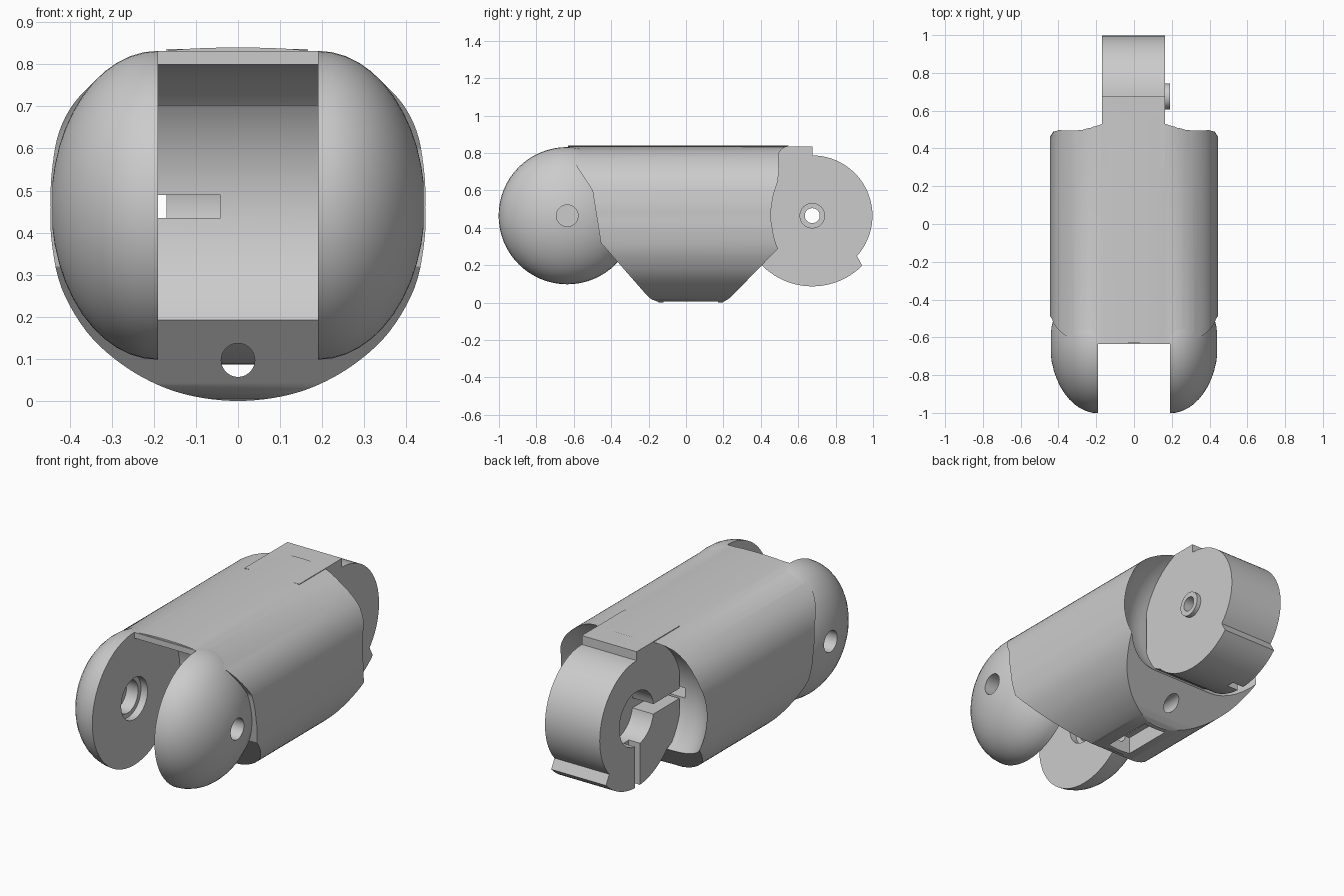
import bpy, bmesh
from math import sin, cos, pi, radians, sqrt
from mathutils import Vector

if "Cube" in bpy.data.objects:
    bpy.data.objects.remove(bpy.data.objects["Cube"])

HZ = 0.465                 # hinge height
FY, BY = -0.635, 0.675     # front and back hinge positions


def make(name, bm):
    bmesh.ops.recalc_face_normals(bm, faces=bm.faces)
    me = bpy.data.meshes.new(name)
    bm.to_mesh(me)
    bm.free()
    ob = bpy.data.objects.new(name, me)
    bpy.context.collection.objects.link(ob)
    return ob


def prism(name, pts, lo, hi, axis='X'):
    """Extrude a profile: (y, z) along X, or (x, z) along Y."""
    bm = bmesh.new()
    pos = (lambda p, t: (t, p[0], p[1])) if axis == 'X' else (lambda p, t: (p[0], t, p[1]))
    a = [bm.verts.new(pos(p, lo)) for p in pts]
    b = [bm.verts.new(pos(p, hi)) for p in pts]
    bm.faces.new(a)
    bm.faces.new(b[::-1])
    n = len(pts)
    for i in range(n):
        j = (i + 1) % n
        bm.faces.new((a[i], a[j], b[j], b[i]))
    return make(name, bm)


def arc(cy, r, a0, a1, n=16, cz=HZ):
    return [(cy + r * cos(radians(a0 + (a1 - a0) * i / n)),
             cz + r * sin(radians(a0 + (a1 - a0) * i / n))) for i in range(n + 1)]


def disc(name, cy, r, lo, hi, n=40):
    return prism(name, arc(cy, r, 0, 360, n)[:-1], lo, hi)


def box(name, x0, x1, y0, y1, z0, z1):
    return prism(name, [(y0, z0), (y1, z0), (y1, z1), (y0, z1)], x0, x1)


def knuckle(name, cy, r, depth, flat=0.19, seg=64, n=12):
    """Rounded drum revolved about the hinge axis."""
    half = [(flat + depth * sin(i * pi / 2 / n), r * cos(i * pi / 2 / n)) for i in range(n)]
    prof = [(-x, q) for x, q in half[::-1]] + half
    bm = bmesh.new()
    rings = [[bm.verts.new((x, cy + q * cos(2 * pi * k / seg), HZ + q * sin(2 * pi * k / seg)))
              for k in range(seg)] for x, q in prof]
    for a, b in zip(rings, rings[1:]):
        for k in range(seg):
            m = (k + 1) % seg
            bm.faces.new((a[k], a[m], b[m], b[k]))
    for ring, x in ((rings[0], -flat - depth), (rings[-1], flat + depth)):
        tip = bm.verts.new((x, cy, HZ))
        for k in range(seg):
            bm.faces.new((ring[k], ring[(k + 1) % seg], tip))
    return make(name, bm)


def smooth_loop(pts, n=5):
    """Closed Catmull-Rom curve through the points."""
    v = [Vector(p) for p in pts]
    out = []
    for i in range(len(v)):
        a, b, c, d = (v[(i + k) % len(v)] for k in (-1, 0, 1, 2))
        for s in range(n):
            t = s / n
            q = 0.5 * (2 * b + (c - a) * t + (2 * a - 5 * b + 4 * c - d) * t * t
                       + (3 * b - a - 3 * c + d) * t ** 3)
            out.append((q.x, q.y))
    return out


def combine(ob, tool, op):
    m = ob.modifiers.new(op, 'BOOLEAN')
    m.operation, m.solver, m.object = op, 'EXACT', tool
    me = bpy.data.meshes.new_from_object(ob.evaluated_get(bpy.context.evaluated_depsgraph_get()))
    ob.modifiers.clear()
    ob.data = me
    bpy.data.objects.remove(tool)


# Body: rounded cross-section trimmed by the side profile
half = [(0.19, 0.829), (0.30, 0.787), (0.38, 0.72), (0.425, 0.64), (0.443, 0.54), (0.445, 0.46),
        (0.443, 0.38), (0.42, 0.27), (0.36, 0.165), (0.28, 0.09), (0.19, 0.038), (0.10, 0.01)]
section = [(0, 0.84)] + half + [(0, 0.0)] + [(-x, z) for x, z in half[::-1]]
body = prism('finger_segment', smooth_loop(section), -0.8, 0.8, 'Y')
side = [(-0.63, 0.9), (-0.63, 0.8), (-0.5, 0.6), (-0.455, 0.32), (-0.21, 0.04), (-0.185, 0.018),
        (-0.15, 0.005), (-0.13, -0.02), (0.18, -0.02), (0.20, 0.005), (0.225, 0.018),
        (0.25, 0.04), (0.60, 0.40), (0.60, 0.9)]
combine(body, prism('trim', side, -0.6, 0.6), 'INTERSECT')

# Front fork: rounded knuckle with a stepped gap
combine(body, knuckle('front_knuckle', FY, 0.367, 0.254), 'UNION')
gap = (arc(FY, 0.335, 90, 45, 10) + arc(FY, 0.40, 45, -90, 28)
       + [(-1.1, 0.065), (-1.1, 0.9), (FY, 0.9)])
combine(body, prism('gap', gap, -0.19, 0.19), 'DIFFERENCE')

# Back socket that clears the next segment's knuckle
combine(body, knuckle('socket', BY, 0.395, 0.31), 'DIFFERENCE')

# Back hinge disc with stop shoulders, and its boss
tongue = ([(BY, 0.836), (0.3, 0.836), (0.3, 0.25)] + arc(BY, 0.378, 225, 315, 20)
          + arc(BY, 0.322, 318, 450, 28))
combine(body, prism('hinge_disc', tongue, -0.17, 0.165), 'UNION')
combine(body, disc('boss', BY, 0.068, 0.1, 0.19), 'UNION')

# Holes, recesses and channels
cuts = [
    disc('fork_bore', FY, 0.058, -0.6, 0.6),
    disc('left_recess', FY, 0.115, -0.23, -0.15),
    disc('left_inner_recess', FY, 0.09, -0.30, -0.15),
    disc('right_recess', FY, 0.075, 0.15, 0.22),
    disc('hub_recess', BY, 0.15, -0.3, -0.042),
    disc('hinge_bore', BY, 0.04, -0.3, 0.3),
    box('wire_channel', -0.19, -0.042, -0.30, BY, 0.435, 0.49),
    box('disc_groove', -0.25, -0.10, BY - 0.03, BY + 0.015, 0.03, HZ - 0.05),
    prism('tendon_tunnel', arc(0, 0.04, 0, 360, 28, 0.097)[:-1], -0.6, 0.385, 'Y'),
    box('tendon_window', -0.07, 0.07, -0.12, 0.17, -0.05, 0.10),
]
for c in cuts:
    combine(body, c, 'DIFFERENCE')

bpy.ops.object.select_all(action='DESELECT')
body.select_set(True)
bpy.context.view_layer.objects.active = body
bpy.ops.object.shade_smooth_by_angle(angle=radians(25))
